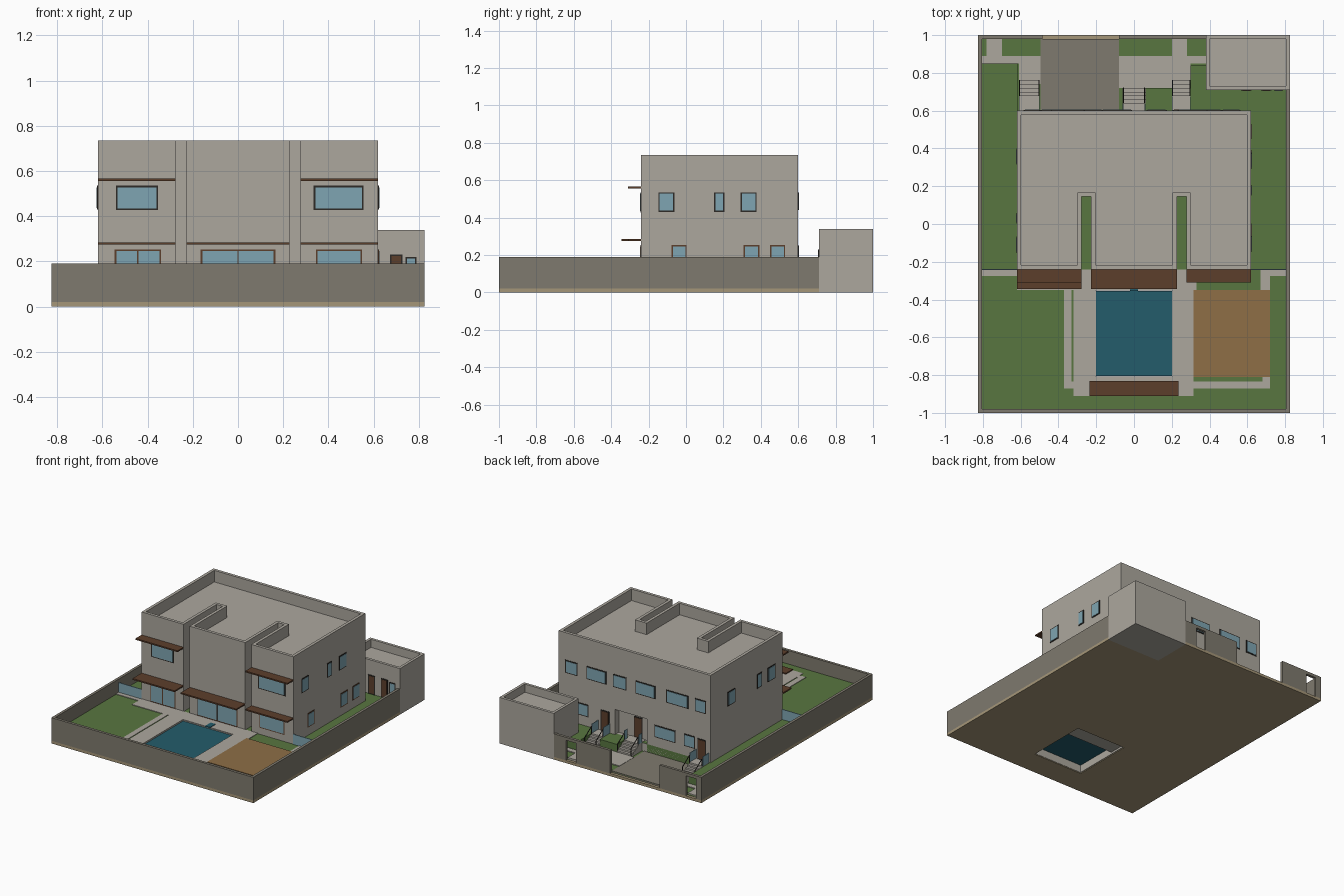
import bpy, bmesh
from mathutils import Vector

cube = bpy.data.objects.get("Cube")
if cube:
    bpy.data.objects.remove(cube, do_unlink=True)


def material(name, rgb):
    lin = [((c / 255 + 0.055) / 1.055) ** 2.4 for c in rgb] + [1]
    m = bpy.data.materials.new(name)
    m.use_nodes = True
    m.diffuse_color = lin
    m.node_tree.nodes["Principled BSDF"].inputs["Base Color"].default_value = lin
    return m


plaster = material("pale plaster", (172, 167, 158))
wall_grey = material("wall grey", (127, 122, 110))
grass = material("grass green", (88, 118, 64))
earth = material("tan earth", (165, 150, 120))
water = material("pool teal", (35, 92, 107))
sand = material("sand orange", (142, 110, 70))
wood = material("brown wood", (92, 62, 43))
glass = material("pale blue glass", (127, 165, 178))
dark = material("dark metal", (45, 42, 38))


def finish(name, bm, mat):
    bmesh.ops.recalc_face_normals(bm, faces=bm.faces)
    me = bpy.data.meshes.new(name)
    bm.to_mesh(me)
    bm.free()
    me.materials.append(mat)
    ob = bpy.data.objects.new(name, me)
    bpy.context.collection.objects.link(ob)
    return ob


def prism(name, pts, z0, z1, mat, rim=0, sink=0):
    """Extruded outline, optionally with a parapet around a sunken top."""
    bm = bmesh.new()
    base = bm.faces.new([bm.verts.new((x, y, z0)) for x, y in pts])
    ext = bmesh.ops.extrude_face_region(bm, geom=[base], use_keep_orig=True)["geom"]
    up = [v for v in ext if isinstance(v, bmesh.types.BMVert)]
    bmesh.ops.translate(bm, verts=up, vec=(0, 0, z1 - z0))
    bmesh.ops.recalc_face_normals(bm, faces=bm.faces)
    if rim:
        top = max(bm.faces, key=lambda f: f.calc_center_median().z)
        bmesh.ops.inset_region(bm, faces=[top], thickness=rim, use_even_offset=True)
        down = bmesh.ops.extrude_discrete_faces(bm, faces=[top])["faces"][0]
        rim_edges = [e for e in bm.edges if e.is_boundary]
        low = list(down.verts)
        bmesh.ops.translate(bm, verts=low, vec=(0, 0, -sink))
    return finish(name, bm, mat)


def box(name, x0, x1, y0, y1, z0, z1, mat, rim=0, sink=0):
    return prism(name, [(x0, y0), (x1, y0), (x1, y1), (x0, y1)], z0, z1, mat, rim, sink)


def bar(name, a, b, r, mat):
    a, b = Vector(a), Vector(b)
    bm = bmesh.new()
    bmesh.ops.create_cone(bm, cap_ends=True, segments=6, radius1=r, radius2=r, depth=(b - a).length)
    ob = finish(name, bm, mat)
    ob.location = (a + b) / 2
    ob.rotation_euler = (b - a).to_track_quat("Z", "Y").to_euler()


def panel(name, side, at, c, w, z0, z1, mat, frame=dark, split=False):
    """Framed plate on a wall facing the given side."""
    f = 0.007

    def plate(n, a, b, lo, hi, d, m):
        s = -1 if side in ("front", "left") else 1
        p, q = sorted((at - s * 0.002, at + s * d))
        if side in ("front", "back"):
            box(n, a, b, p, q, lo, hi, m)
        else:
            box(n, p, q, a, b, lo, hi, m)

    a, b = c - w / 2, c + w / 2
    plate(name + "_frame", a, b, z0, z1, 0.003, frame)
    plate(name, a + f, b - f, z0 + f, z1 - f, 0.005, mat)
    if split:
        plate(name + "_mullion", c - 0.003, c + 0.003, z0 + f, z1 - f, 0.007, frame)


# Base slab, open under the pool and the outbuilding
G = 0.09
for x0, x1, y0, y1 in [(-.825, .825, -1, -.81), (-.825, -.205, -.81, -.35), (.205, .825, -.81, -.35),
                       (-.825, .825, -.35, .71), (-.825, .38, .71, 1)]:
    box("base_slab", x0, x1, y0, y1, 0, .02, earth)

# Raised lawns and the low rear yard
for x0, x1, y0, y1 in [(-.81, .81, -.98, -.81), (-.81, -.205, -.81, -.35), (.205, .81, -.81, -.35),
                       (-.81, .81, -.35, .6), (-.81, -.615, .6, .85), (.06, .2, .6, .72),
                       (.3, .81, .6, .71), (.3, .38, .71, .84)]:
    box("raised_lawn", x0, x1, y0, y1, .02, G, grass)
box("rear_lawn", -.81, .38, .6, .98, .02, .028, grass)
box("driveway", -.495, -.08, .6, .98, .02, .032, wall_grey)

# Paths
for x0, x1, y0, y1 in [(-.81, -.62, -.275, -.24), (.67, .81, -.275, -.24), (-.62, .33, -.35, -.24),
                       (.67, .72, -.35, -.275), (-.37, -.33, -.87, -.35), (-.32, -.205, -.91, -.35),
                       (.205, .315, -.91, -.35), (-.205, .205, -.83, -.81), (.315, .72, -.87, -.835),
                       (.68, .72, -.835, -.81), (-.37, -.32, -.87, -.835)]:
    box("garden_path", x0, x1, y0, y1, G - .01, G + .004, plaster)
for x0, x1, y0, y1 in [(-.81, -.495, .85, .89), (-.61, -.495, .74, .85), (-.78, -.7, .89, .98),
                       (-.08, .3, .72, .89), (.2, .28, .89, .98), (.3, .38, .85, .89)]:
    box("rear_path", x0, x1, y0, y1, .02, .034, plaster)

# Pool, spillway, deck and sand court
box("pool_water", -.2, .2, -.805, -.355, .06, G - .004, water)
for s in (-1, 1):
    box("pool_side", *sorted((s * .2, s * .205)), -.81, -.35, .005, G, plaster)
    box("pool_end", -.2, .2, -.58 + s * .23 - .0025, -.58 + s * .23 + .0025, .005, G, plaster)
for i in range(3):
    box("pool_step", -.2, .2, -.4 - i * .04, -.355, .045 - i * .013, .06 - i * .013, plaster)
box("spillway", -.02, .02, -.355, -.29, G, G + .008, water)
box("pool_deck", -.235, .235, -.91, -.83, G, G + .012, wood)
box("sand_court", .315, .72, -.81, -.35, G - .01, G + .006, sand)

# Boundary walls, with gates and a driveway gap at the rear
for s in (-1, 1):
    box("side_wall", *sorted((s * .805, s * .825)), -1, 1 if s < 0 else .71, .02, .19, wall_grey)
box("front_wall", -.805, .805, -1, -.98, .02, .19, wall_grey)
for x0, x1 in [(-.805, -.78), (-.7, -.485), (-.08, .2), (.28, .38)]:
    box("rear_wall", x0, x1, .98, 1, .02, .19, wall_grey)
for x0 in (-.78, .2):
    box("gate_lintel", x0, x0 + .08, .98, 1, .168, .19, wall_grey)

# House with two light slots at the front and a recessed rear entrance
F, B, W = -.24, .6, .62
front = [(-W, F), (-.277, F), (-.277, .145), (-.227, .145), (-.227, F),
         (.227, F), (.227, .145), (.277, .145), (.277, F), (W, F)]
notch = [(W, B), (.16, B), (.16, .555), (-.1, .555), (-.1, B), (-W, B)]
prism("house_lower", front + notch, .02, .275, plaster)
prism("house_upper", front + [(W, B), (-W, B)], .275, .735, plaster, .022, .085)

# Canopies
for s in (-1, 1):
    a, b = sorted((s * .277, s * W))
    box("upper_canopy", a, b, -.31, F, .556, .566, wood)
    box("lower_canopy", a, b, -.345 if s < 0 else -.31, F, .274, .284, wood)
box("centre_canopy", -.227, .227, -.345, F, .274, .284, wood)

# Front windows and glazed doors
for c, w in [(-.447, .185), (.445, .22)]:
    panel("upper_front_window", "front", F, c, w, .427, .535, glass)
for c, w, split in [(-.443, .205, True), (0, .33, True), (.447, .205, False)]:
    panel("front_door_glass", "front", F, c, w, G + .005 if split else .14, .253, glass, wood, split)

# Side windows
for c, w in [(-.105, .085), (.178, .055), (.335, .085)]:
    panel("upper_right_window", "right", W, c, w, .43, .535, glass)
for c, w in [(-.037, .08), (.35, .085), (.49, .08)]:
    panel("lower_right_window", "right", W, c, w, .15, .253, glass, wood)
for c, w in [(.357, .085), (.03, .055), (-.11, .085)]:
    panel("upper_left_window", "left", -W, c, w, .43, .535, glass)

# Rear windows and doors
for c, w in [(.515, .1), (.31, .16), (.12, .11), (-.09, .16), (-.35, .18), (-.54, .09)]:
    panel("upper_rear_window", "back", B, c, w, .44, .535, glass)
for c, w in [(.42, .09), (-.25, .17), (-.45, .09)]:
    panel("lower_rear_window", "back", B, c, w, .16, .25, glass)
for c, y in [(.24, B), (0, .555), (-.55, B)]:
    panel("rear_door", "back", y, c, .07, G, .245, wood)

# Porches with steps, handrails and glass screens
for x0, x1, y in [(-.61, -.5, .68), (-.06, .06, .64), (.2, .3, .68)]:
    box("porch", x0, x1, .555 if x0 == -.06 else B, y, .02, G + .003, plaster)
    for i in range(4):
        box("porch_step", x0, x1, y + i * .02, y + (i + 1) * .02, .02, G - .012 * (i + 1) + .003, plaster)
    for x in (x0 + .004, x1 - .004):
        bar("rail_post", (x, y, G), (x, y, G + .055), .003, dark)
        bar("rail_post", (x, y + .08, .03), (x, y + .08, .09), .003, dark)
        bar("handrail", (x, y, G + .055), (x, y + .08, .09), .003, dark)
    for x in (x0, x1 - .004):
        box("porch_screen", x, x + .004, B, y - .005, G, G + .07, glass)
box("entrance_floor", -.1, .16, .555, B, .02, G, plaster)

# Glass garden screens beside the house
for s in (-1, 1):
    box("garden_screen", *sorted((s * W, s * .805)), F - .003, F + .003, G, G + .075, glass)

# Outbuilding
box("outbuilding", .38, .825, .71, 1, 0, .34, plaster, .02, .06)
for c in (.595, .7):
    panel("outbuilding_door", "front", .71, c, .055, G, .23, wood)
panel("outbuilding_window", "front", .71, .765, .05, .14, .22, glass)
